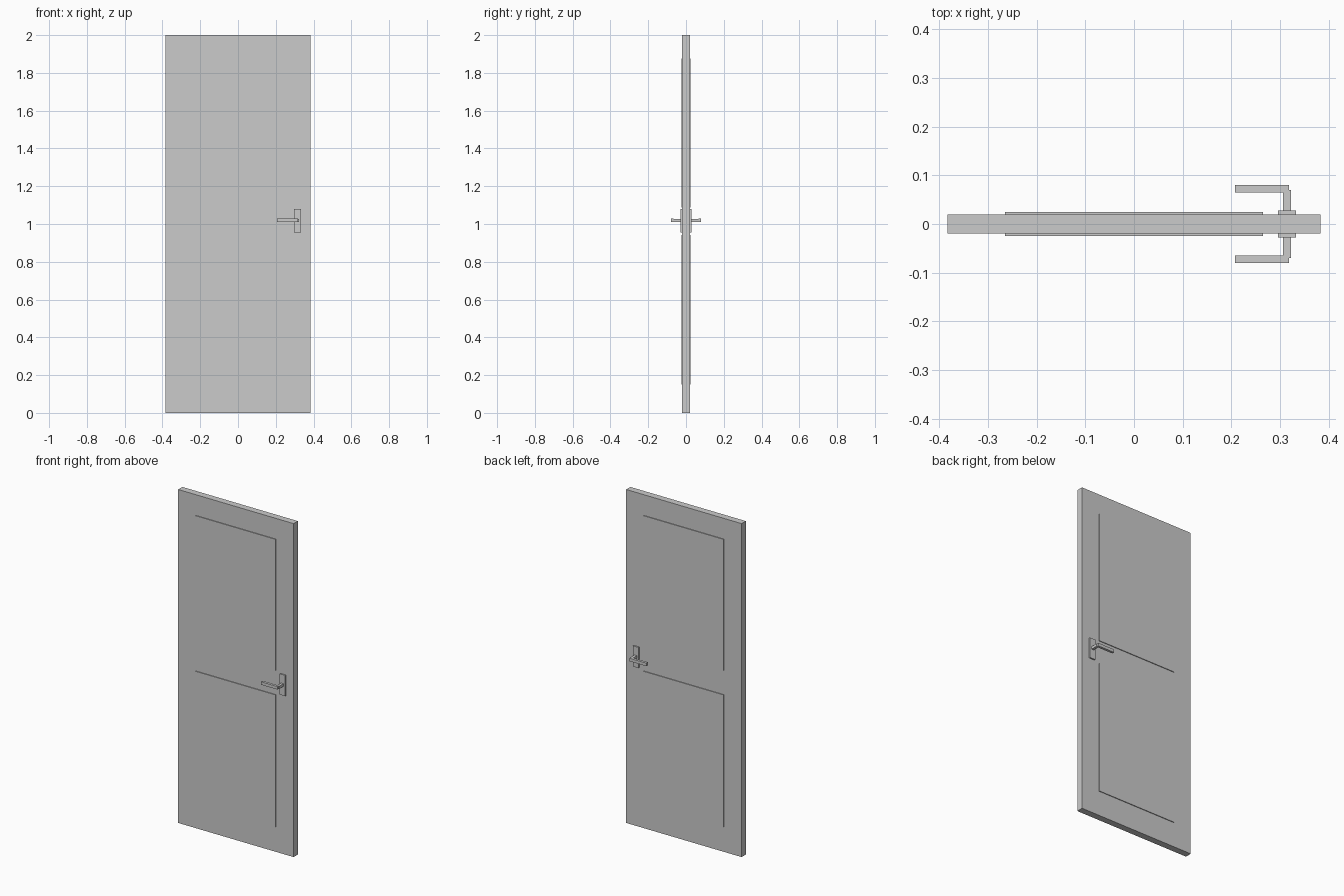
import bpy, bmesh
from mathutils import Vector

if "Cube" in bpy.data.objects:
    bpy.data.objects.remove(bpy.data.objects["Cube"])


def box(name, lo, hi):
    """Axis-aligned box between two corners."""
    lo, hi = Vector(lo), Vector(hi)
    bm = bmesh.new()
    bmesh.ops.create_cube(bm, size=1)
    for v in bm.verts:
        v.co = (lo + hi) / 2 + v.co * (hi - lo)
    mesh = bpy.data.meshes.new(name)
    bm.to_mesh(mesh)
    bm.free()
    obj = bpy.data.objects.new(name, mesh)
    bpy.context.collection.objects.link(obj)
    return obj


def both_sides(name, x, y, z):
    """Box on the front face, and its mirror image on the back face."""
    for side, s in (("front", -1), ("back", 1)):
        y0, y1 = sorted((s * y[0], s * y[1]))
        box(f"{side}_{name}", (x[0], y0, z[0]), (x[1], y1, z[1]))


# Door leaf
W, T = 0.383, 0.02
box("door_leaf", (-W, -T, 0), (W, T, 2))

# Thin raised panels
both_sides("upper_panel", (-0.265, 0.265), (T - 0.002, 0.0245), (1.087, 1.876))
both_sides("lower_panel", (-0.265, 0.265), (T - 0.002, 0.0245), (0.15, 0.943))

# Handle: backing plate, stem and lever
both_sides("handle_plate", (0.296, 0.333), (T - 0.002, 0.028), (0.955, 1.079))
both_sides("handle_stem", (0.306, 0.322), (0.026, 0.07), (1.011, 1.027))
both_sides("handle_lever", (0.207, 0.318), (0.065, 0.08), (1.01, 1.028))
